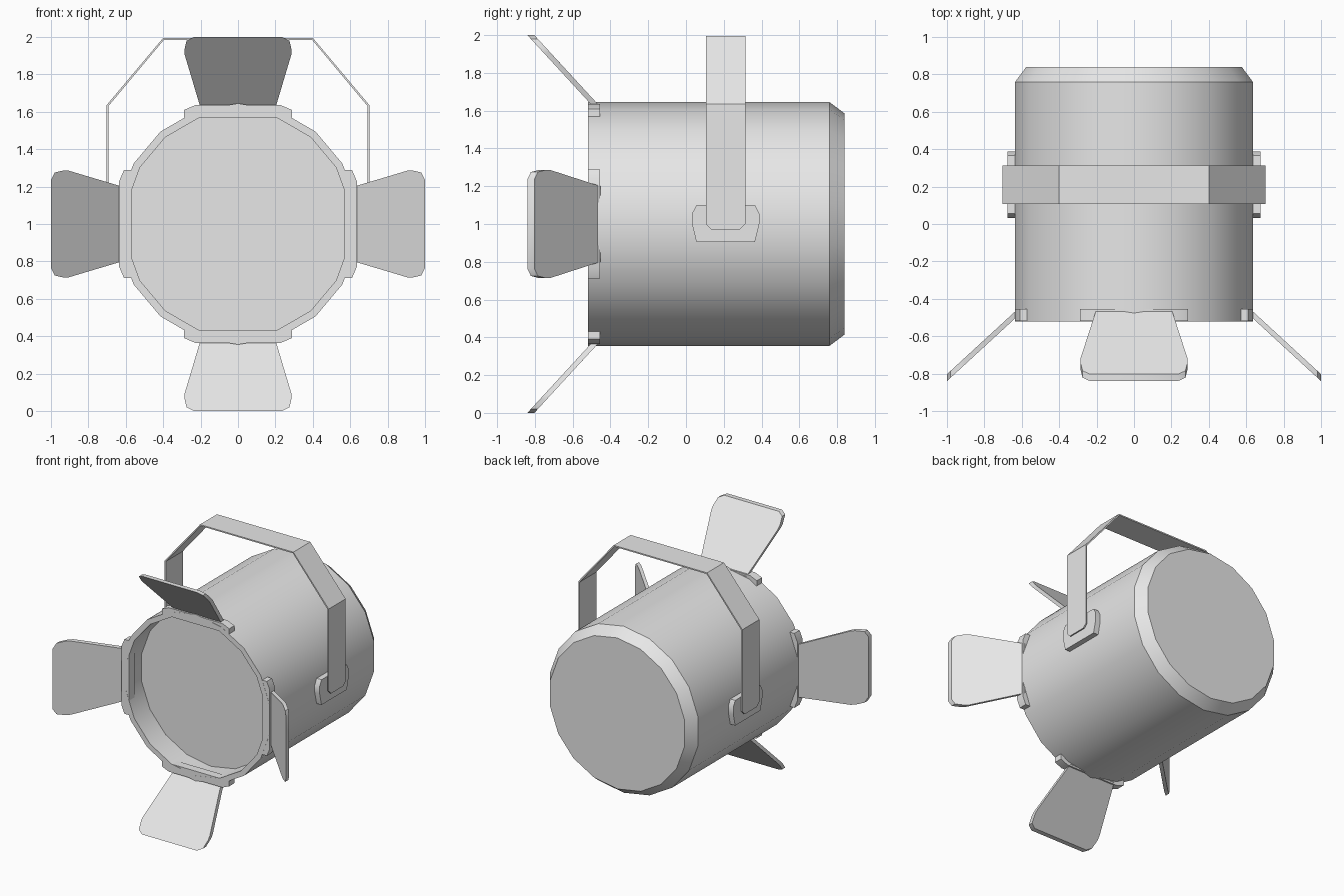
import bpy, bmesh, math
from mathutils import Matrix, Vector

cube = bpy.data.objects.get("Cube")
if cube:
    bpy.data.objects.remove(cube, do_unlink=True)

grey = bpy.data.materials.new("light grey metal")
grey.use_nodes = True
grey.diffuse_color = (0.8, 0.8, 0.8, 1)
grey.node_tree.nodes["Principled BSDF"].inputs["Base Color"].default_value = (0.8, 0.8, 0.8, 1)

AXIS = Vector((0, 0, 1))  # the lamp axis runs along y at this height


def loft(name, rings, turn=0.0):
    """Bridge equal-sized rings, cap both ends, turn about y and lift to the lamp axis."""
    bm = bmesh.new()
    loops = [[bm.verts.new(p) for p in ring] for ring in rings]
    for a, b in zip(loops, loops[1:]):
        for i in range(len(a)):
            j = (i + 1) % len(a)
            bm.faces.new((a[i], a[j], b[j], b[i]))
    bm.faces.new(loops[0])
    bm.faces.new(loops[-1])
    bmesh.ops.recalc_face_normals(bm, faces=bm.faces)
    bm.transform(Matrix.Translation(AXIS) @ Matrix.Rotation(turn, 4, "Y"))
    mesh = bpy.data.meshes.new(name)
    bm.to_mesh(mesh)
    bm.free()
    mesh.materials.append(grey)
    obj = bpy.data.objects.new(name, mesh)
    bpy.context.collection.objects.link(obj)
    bpy.ops.object.select_all(action="DESELECT")
    obj.select_set(True)
    bpy.context.view_layer.objects.active = obj
    bpy.ops.object.shade_smooth_by_angle(angle=math.radians(30))
    return obj


def symmetric(half):
    """Close a right-hand half outline with its mirror image."""
    return half + [(-u, v) for u, v in reversed(half)]


def circle(radius, y, sides=18):
    steps = [math.pi / 2 + math.tau * i / sides for i in range(sides)]
    return [(radius * math.cos(a), y, radius * math.sin(a)) for a in steps]


# Lamp housing: chamfered back, straight barrel, rim and recessed lens
profile = [(0.585, 0.84), (0.645, 0.76), (0.645, -0.52), (0.605, -0.52), (0.605, -0.33)]
loft("lamp_housing", [circle(r, y) for r, y in profile])

# Four barn-door flaps, each with a clip through the rim
flap = symmetric([(0.2, 0.62), (0.285, 0.905), (0.287, 0.93), (0.275, 0.98), (0.235, 1.0)])
clip = symmetric([(0.288, 0.57), (0.288, 0.61), (0.23, 0.635)])
for i, side in enumerate(("top", "left", "bottom", "right")):
    turn = i * math.pi / 2
    loft(side + "_flap",
         [[(u, y - 0.92 * (r - 1), r) for u, r in flap] for y in (-0.84, -0.803)], turn)
    loft(side + "_clip", [[(u, y, r) for u, r in clip] for y in (-0.519, -0.455)], turn)

# Bent flat yoke: stations of outer x, z, inner x, z and half width
YOKE_Y = 0.21
half_yoke = [(0.703, -0.03, 0.693, -0.03, 0.075), (0.703, 0, 0.693, 0, 0.104),
             (0.703, 0.635, 0.693, 0.63, 0.104), (0.4, 0.995, 0.396, 0.985, 0.104)]
stations = half_yoke + [(-a, b, -c, d, w) for a, b, c, d, w in reversed(half_yoke)]
loft("yoke", [[(a, YOKE_Y - w, b), (a, YOKE_Y + w, b), (c, YOKE_Y + w, d), (c, YOKE_Y - w, d)]
              for a, b, c, d, w in stations])

# Yoke mounts and pivots on both sides of the barrel
mount = symmetric([(0.155, -0.095), (0.178, 0), (0.178, 0.055), (0.155, 0.1)])
for side, sign in (("left", 1), ("right", -1)):
    loft(side + "_mount",
         [[(sign * x, YOKE_Y + u, z) for u, z in mount] for x in (0.6, 0.677)])
    pivot = circle(0.05, 0, 12)
    loft(side + "_pivot",
         [[(sign * x, YOKE_Y + u, z + 0.04) for u, _, z in pivot] for x in (0.67, 0.696)])
